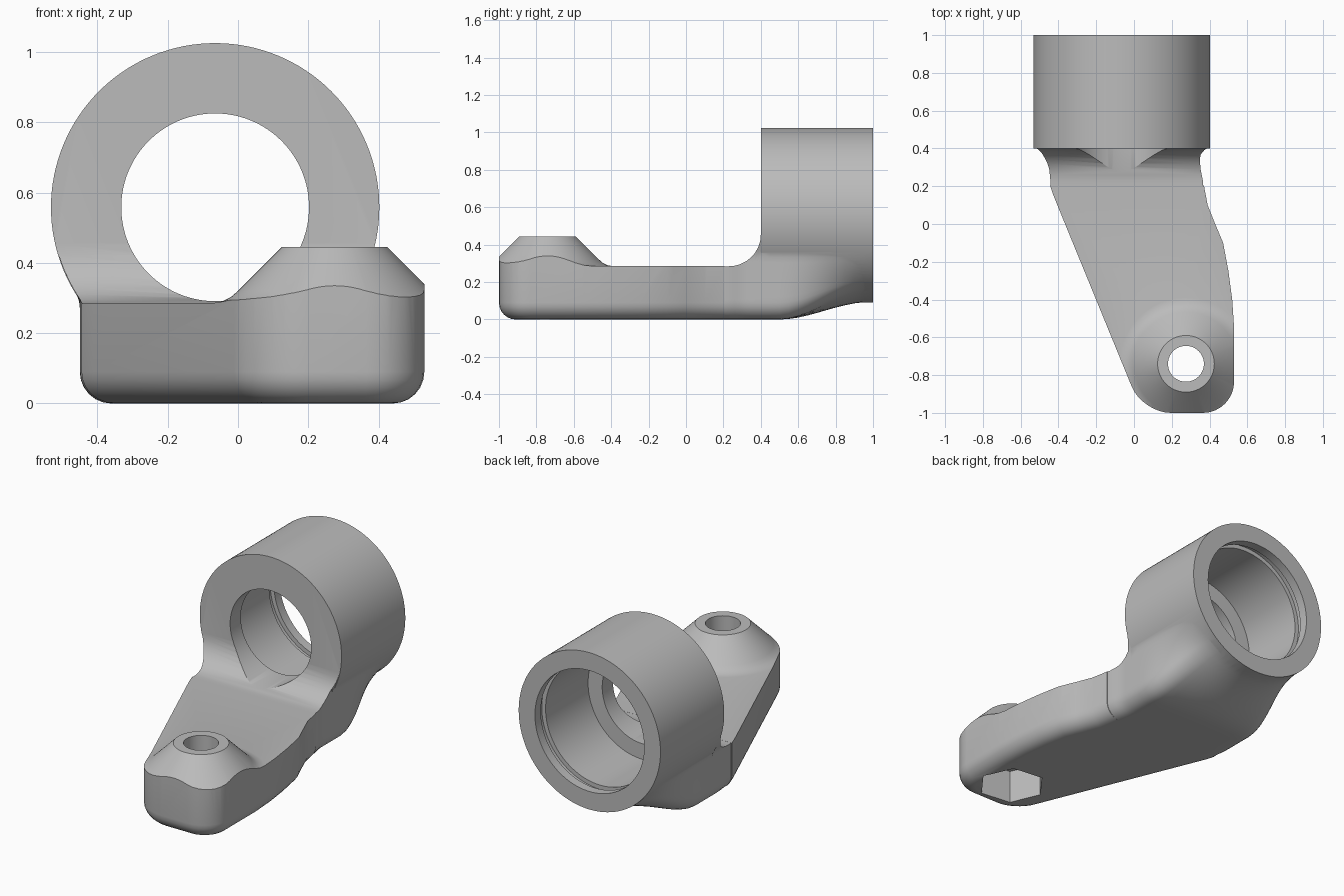
import bpy, bmesh, math
from mathutils import Vector

old = bpy.data.objects.get("Cube")
if old:
    bpy.data.objects.remove(old, do_unlink=True)

grey = bpy.data.materials.new("plain grey")
grey.use_nodes = True
grey.diffuse_color = (0.5, 0.5, 0.5, 1)
grey.node_tree.nodes["Principled BSDF"].inputs["Base Color"].default_value = (0.5, 0.5, 0.5, 1)

TOP, EDGE = 0.285, 0.09            # arm height, lower edge rounding
CX, CZ, R = -0.065, 0.558, 0.467   # ring axis and radius
BX, BY = 0.275, -0.74              # bolt axis
BACK = 0.2                         # where arm turns into neck


def make(name, bm):
    bmesh.ops.recalc_face_normals(bm, faces=bm.faces)
    mesh = bpy.data.meshes.new(name)
    bm.to_mesh(mesh)
    bm.free()
    mesh.materials.append(grey)
    ob = bpy.data.objects.new(name, mesh)
    bpy.context.collection.objects.link(ob)
    return ob


def skin(name, rings, closed=False):
    """Join rings of points; cap the ends or close the loop."""
    bm = bmesh.new()
    rows = [[bm.verts.new(p) for p in ring] for ring in rings]
    n = len(rows[0])
    pairs = list(zip(rows, rows[1:]))
    if closed:
        pairs.append((rows[-1], rows[0]))
    else:
        bm.faces.new(rows[0])
        bm.faces.new(rows[-1])
    for a, b in pairs:
        for i in range(n):
            j = (i + 1) % n
            bm.faces.new((a[i], a[j], b[j], b[i]))
    return make(name, bm)


def turned(name, profile, origin, axis, sides=96, phase=0.0):
    """Solid of revolution from (radius, height) pairs along y or z."""
    rings = []
    for r, h in profile:
        ring = []
        for i in range(sides):
            t = phase + math.tau * i / sides
            u, v = r * math.cos(t), r * math.sin(t)
            ring.append(Vector(origin) + Vector((u, h, v) if axis == "y" else (u, v, h)))
        rings.append(ring)
    return skin(name, rings)


def combine(target, other, operation):
    mod = target.modifiers.new("combine", "BOOLEAN")
    mod.operation, mod.object, mod.solver = operation, other, "EXACT"
    bpy.ops.object.select_all(action="DESELECT")
    bpy.context.view_layer.objects.active = target
    target.select_set(True)
    bpy.ops.object.modifier_apply(modifier=mod.name)
    bpy.data.objects.remove(other, do_unlink=True)


def rounded(corner, before, after, size, steps=9):
    """Points of a rounded corner between two neighbours."""
    c = Vector(corner)
    a = c + (Vector(before) - c).normalized() * size
    b = c + (Vector(after) - c).normalized() * size
    p, q = a.lerp(c, 0.55), b.lerp(c, 0.55)
    pts = []
    for i in range(steps):
        t = i / (steps - 1)
        s = 1 - t
        pts.append(a * s**3 + p * 3 * s * s * t + q * 3 * s * t * t + b * t**3)
    return pts


# Arm: plan outline extruded, lower edge rounded
left = [(-0.445, BACK + 0.005), (-0.43, 0.16), (-0.412, 0.115)]
right = [(0.53, -0.55), (0.52, -0.4), (0.5, -0.25), (0.472, -0.1),
         (0.43, 0), (0.39, 0.1), (0.37, BACK + 0.005)]
nose_l, nose_r = (0.045, -1), (0.53, -1)
outline = ([Vector(p) for p in left] + rounded(nose_l, left[-1], nose_r, 0.15)
           + rounded(nose_r, nose_l, right[0], 0.165) + [Vector(p) for p in right])
bm = bmesh.new()
low = [bm.verts.new((p.x, p.y, 0)) for p in outline]
high = [bm.verts.new((p.x, p.y, 0.5)) for p in outline]
bm.faces.new(low)
bm.faces.new(high)
for i in range(len(low)):
    j = (i + 1) % len(low)
    bm.faces.new((low[i], low[j], high[j], high[i]))
bmesh.ops.recalc_face_normals(bm, faces=bm.faces)
rim = [e for e in bm.edges if all(v.co.z == 0 for v in e.verts)
       and not all(v.co.y > BACK for v in e.verts)]
bmesh.ops.bevel(bm, geom=rim, offset=EDGE, segments=6, profile=0.5,
                affect="EDGES", clamp_overlap=False)
body = make("bracket_body", bm)

# Conical boss: remove everything above the boss and the flat arm top
boss = [(0.001, 0.445), (0.15, 0.445), (0.275, 0.32), (0.295, 0.303),
        (0.32, 0.29), (0.35, TOP), (1.6, TOP), (1.6, 0.8), (0.001, 0.8)]
combine(body, turned("top_cutter", boss, (BX, BY, 0), "z"), "DIFFERENCE")


def smooth(t):
    t = min(max(t, 0), 1)
    return t * t * (3 - 2 * t)


def neck_section(y):
    """Round-bottomed section that morphs into the ring towards the back."""
    t = smooth((y - BACK) / 0.12)
    walls = (-0.441 - 0.009 * t, 0.367 - 0.017 * t)
    reach = min(max(y - 0.23, 0), 0.17)
    top = TOP - 0.0005 + 0.17 - math.sqrt(0.17**2 - reach**2)
    sides = []
    for wall, s in zip(walls, (-1, 1)):
        pts = []
        for i in range(13):
            z = top + (EDGE - top) * i / 12
            x = s * wall
            d = CZ - z
            if d < R:
                x = max(x, s * CX + math.sqrt((R - 0.002)**2 - d * d) if d < R - 0.002 else x)
            pts.append((s * x, z))
        for i in range(1, 7):
            a = math.pi / 2 * i / 6
            pts.append((wall - s * EDGE * (1 - math.cos(a)), EDGE - EDGE * math.sin(a)))
        sides.append(pts)
    x0, x1 = sides[0][-1][0], sides[1][-1][0]
    floor = [(x0 + (x1 - x0) * i / 12, 0) for i in range(1, 12)]
    f = smooth((y - 0.5) / 0.48)
    ring = []
    for x, z in sides[0] + floor + sides[1][::-1]:
        p = Vector((x - CX, z - CZ))
        p = p.lerp(p.normalized() * (R - 0.002), f)
        ring.append((CX + p.x, y, CZ + p.y))
    return ring


# Neck: fillet up to the ring, then blend under it
stations = [BACK, 0.23, 0.26, 0.29, 0.32, 0.345, 0.365, 0.38, 0.39, 0.397, 0.4, 0.45]
stations += [0.5 + 0.0499 * i for i in range(11)]
combine(body, skin("neck", [neck_section(y) for y in stations]), "UNION")

# Ring housing
combine(body, turned("ring", [(R, 0.4), (R, 1)], (CX, 0, CZ), "y", 128), "UNION")

# Stepped bore with a retaining groove
bore = [(0.267, 0.1), (0.267, 0.5), (0.36, 0.5), (0.36, 0.9), (0.385, 0.9),
        (0.385, 0.945), (0.36, 0.945), (0.36, 1.1)]
combine(body, turned("bore_cutter", bore, (CX, 0, CZ), "y", 128), "DIFFERENCE")

# Bolt hole and hexagonal nut pocket
combine(body, turned("bolt_cutter", [(0.095, -0.1), (0.095, 0.6)], (BX, BY, 0), "z", 48), "DIFFERENCE")
combine(body, turned("nut_cutter", [(0.19, -0.1), (0.19, 0.2)], (BX, BY, 0), "z", 6,
                     math.radians(53)), "DIFFERENCE")

bpy.ops.object.select_all(action="DESELECT")
body.select_set(True)
bpy.context.view_layer.objects.active = body
bpy.ops.object.shade_smooth_by_angle(angle=math.radians(30))
